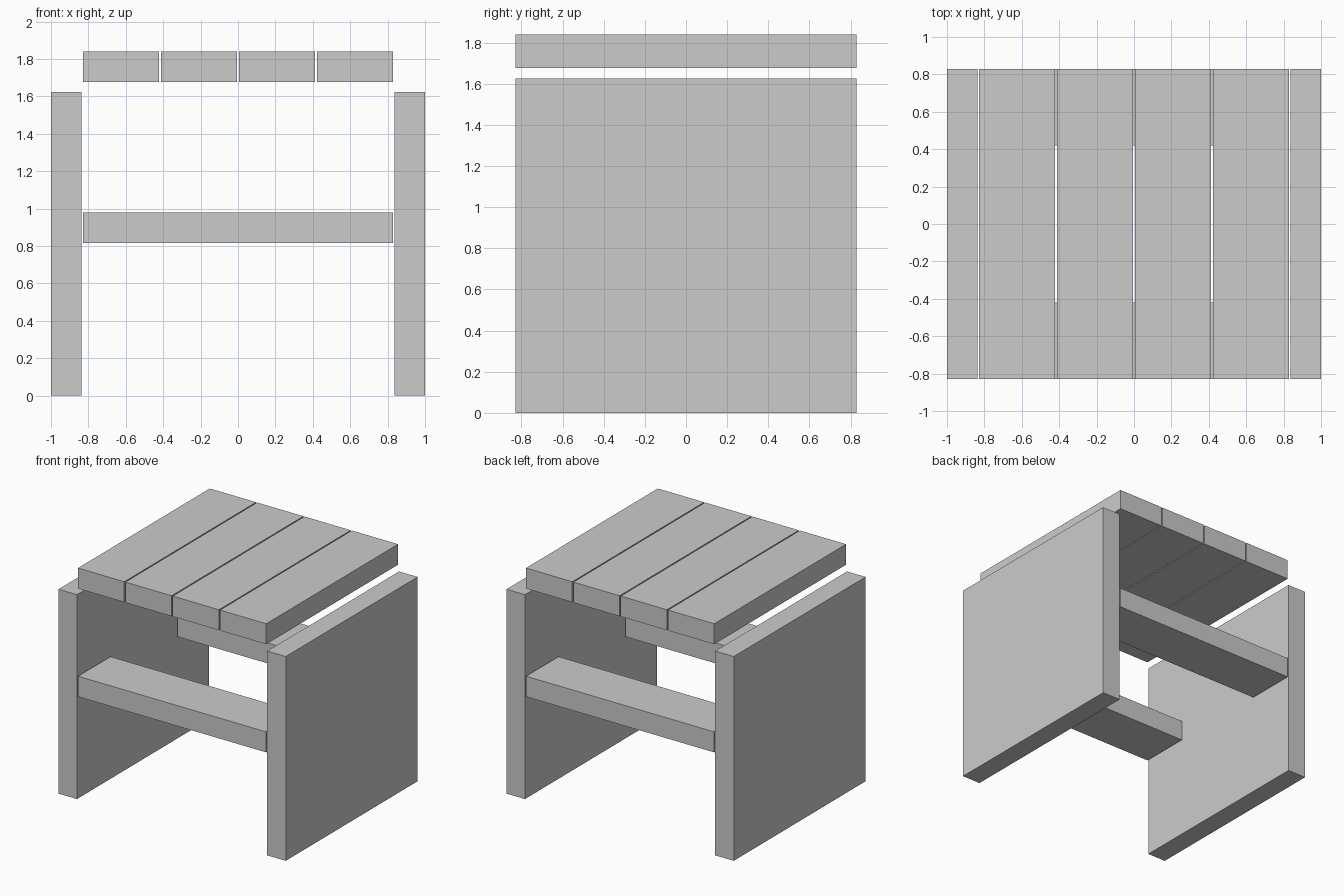
import bpy

if "Cube" in bpy.data.objects:
    bpy.data.objects.remove(bpy.data.objects["Cube"])

DEPTH = 1.656      # front-to-back length of panels and slats
THICK = 0.163      # board thickness
BOARD = 0.407      # board width


def board(name, center, size):
    """Plain rectangular board with its size baked into the mesh."""
    bpy.ops.mesh.primitive_cube_add(size=1, location=center)
    ob = bpy.context.object
    ob.name = name
    ob.scale = size
    bpy.ops.object.transform_apply(location=False, rotation=False, scale=True)
    return ob


# Side panels
for name, s in (("left", -1), ("right", 1)):
    board(f"{name}_side_panel", (s * (1 - THICK / 2), 0, 0.8125), (THICK, DEPTH, 1.625))

# Stretcher boards between the panels
for name, s in (("front", -1), ("back", 1)):
    board(f"{name}_stretcher", (0, s * (DEPTH - BOARD) / 2, 0.898), (DEPTH, BOARD, THICK))

# Seat slats with narrow gaps
for i in range(4):
    board(f"seat_slat_{i + 1}", ((i - 1.5) * 0.4165, 0, 1.758), (BOARD, DEPTH, THICK))
